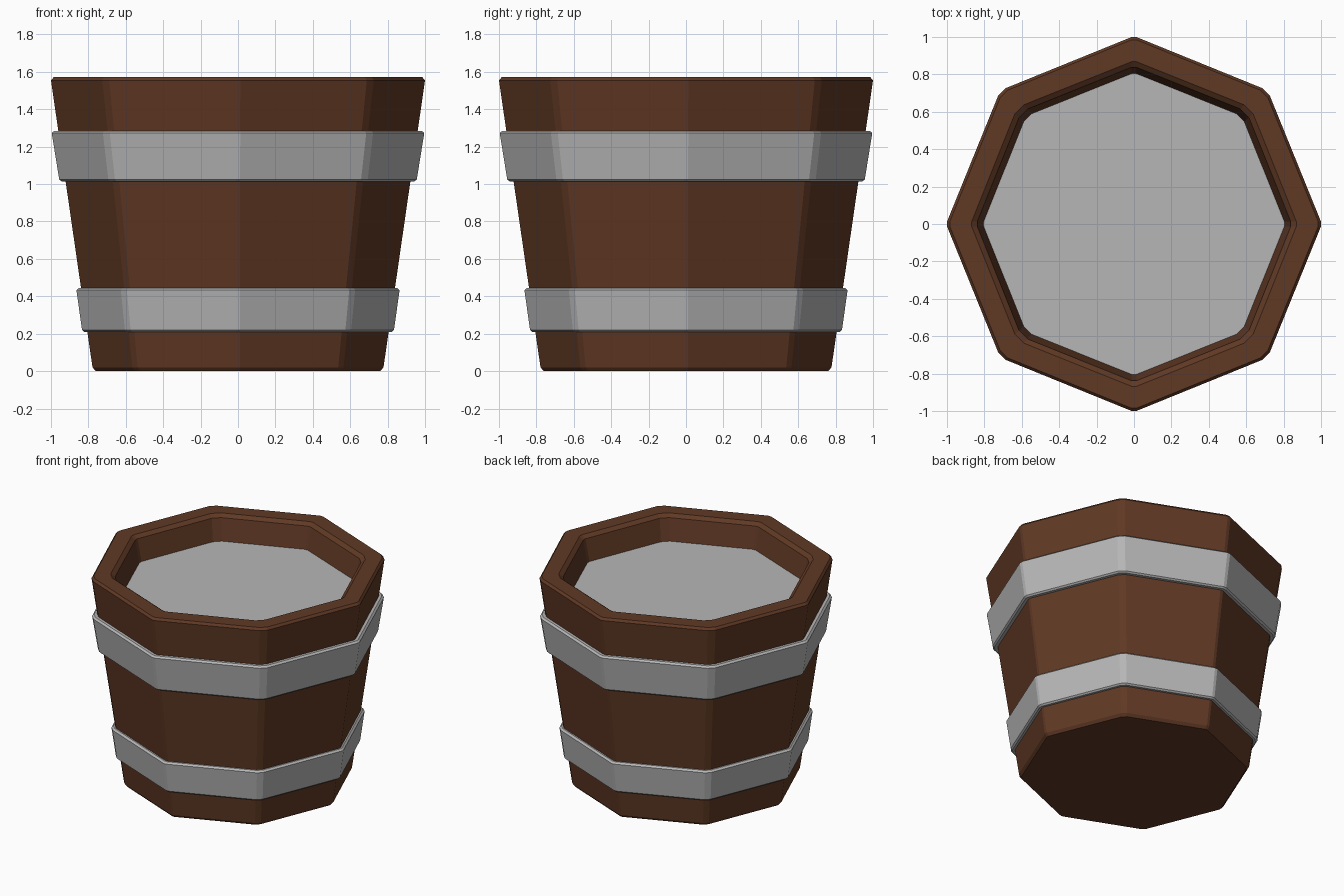
import bpy, bmesh, math

if "Cube" in bpy.data.objects:
    bpy.data.objects.remove(bpy.data.objects["Cube"])


def material(name, color):
    m = bpy.data.materials.new(name)
    m.diffuse_color = (*color, 1)
    m.use_nodes = True
    m.node_tree.nodes["Principled BSDF"].inputs["Base Color"].default_value = m.diffuse_color
    return m


wood = material("dark_wood", (0.118, 0.041, 0.018))
metal = material("grey_metal", (0.47, 0.47, 0.47))
content = material("grey_fill", (0.47, 0.47, 0.47))


def angles(axis_half, diag_half):
    # octagon corners on the axes and diagonals, each with a small chamfer
    out = []
    for i in range(8):
        h = math.radians(diag_half if i % 2 else axis_half)
        out += [i * math.pi / 4 - h, i * math.pi / 4 + h]
    return out


def lathe(name, profile, mat, closed=False, caps=False):
    # profile: (radius, height) points, outer side running upwards
    bm = bmesh.new()
    rings = []
    for r, z, *inner in profile:
        a = angles(0.9, 2.2) if inner else angles(0.7, 1.5)
        rings.append([bm.verts.new((r * math.cos(t), r * math.sin(t), z)) for t in a])
    n = len(rings[0])
    pairs = list(zip(rings, rings[1:]))
    if closed:
        pairs.append((rings[-1], rings[0]))
    for lo, hi in pairs:
        for i in range(n):
            j = (i + 1) % n
            bm.faces.new((lo[i], lo[j], hi[j], hi[i]))
    if caps:
        bm.faces.new(list(reversed(rings[0])))
        bm.faces.new(rings[-1])
    bmesh.ops.recalc_face_normals(bm, faces=bm.faces)
    me = bpy.data.meshes.new(name)
    bm.to_mesh(me)
    bm.free()
    me.materials.append(mat)
    ob = bpy.data.objects.new(name, me)
    bpy.context.collection.objects.link(ob)
    return ob


def body_radius(z):
    return 0.778 + (z - 0.02) * (1.0 - 0.778) / 1.53


# wooden tub with a recessed top
lathe("tub_body", [(0.76, 0.0), (0.778, 0.02), (1.0, 1.555), (0.985, 1.572),
                   (0.868, 1.572, 1), (0.838, 1.55, 1), (0.80, 1.37, 1)], wood, caps=True)


# two metal hoops with softened edges
def hoop(name, z0, z1, r0, r1):
    lathe(name, [(body_radius(z0) - 0.01, z0), (r0 - 0.012, z0), (r0, z0 + 0.01),
                 (r1, z1 - 0.012), (r1 - 0.014, z1), (body_radius(z1) - 0.01, z1)],
          metal, closed=True)


hoop("lower_hoop", 0.21, 0.445, 0.834, 0.864)
hoop("upper_hoop", 1.015, 1.285, 0.956, 0.996)

# flat surface of the contents
lathe("contents_surface", [(0.80, 1.375, 1), (0.804, 1.39, 1)], content, caps=True)
